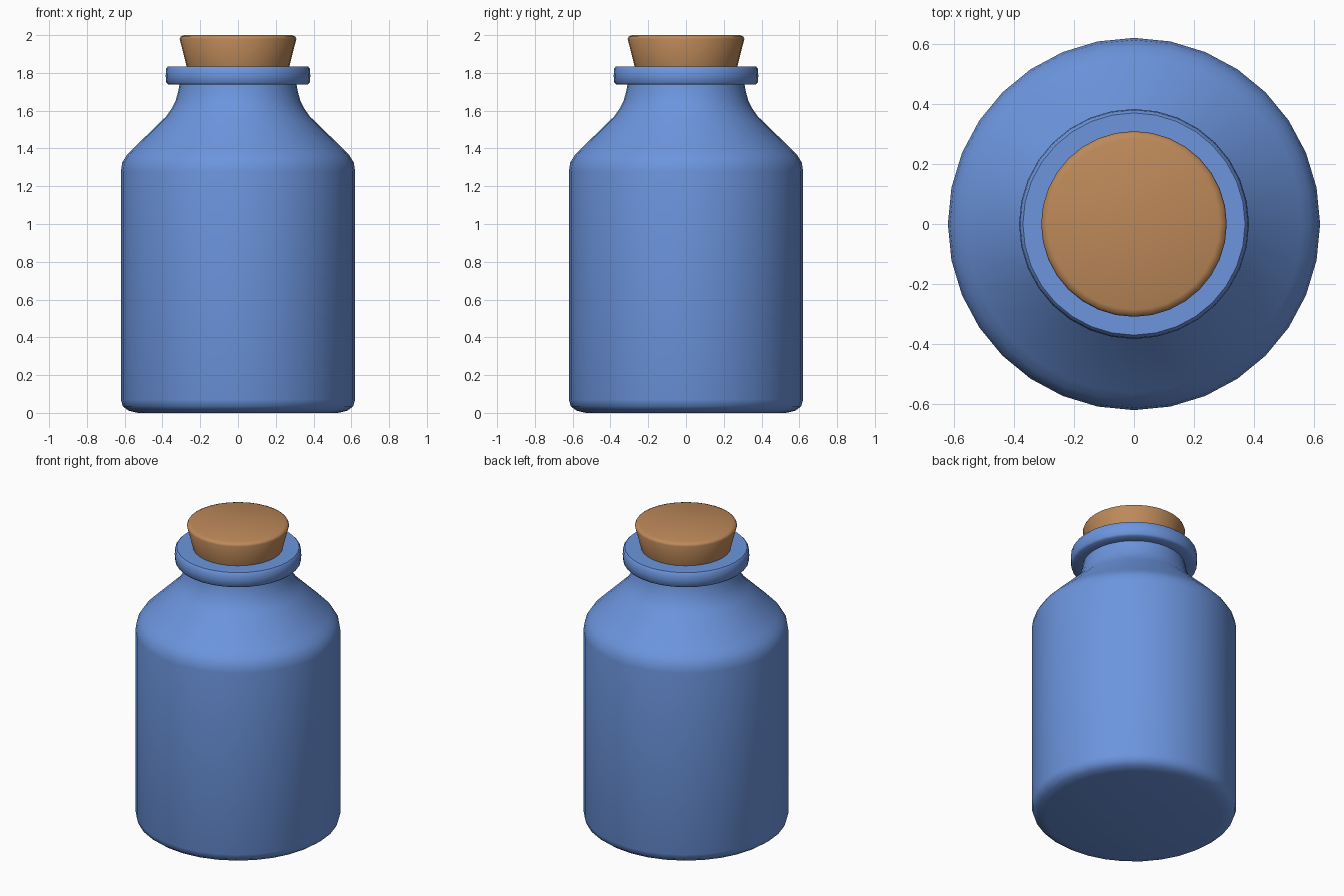
import bpy, math

if "Cube" in bpy.data.objects:
    bpy.data.objects.remove(bpy.data.objects["Cube"])

SIDES = 32

def material(name, rgb):
    m = bpy.data.materials.new(name)
    m.diffuse_color = (*rgb, 1)
    m.use_nodes = True
    m.node_tree.nodes["Principled BSDF"].inputs["Base Color"].default_value = m.diffuse_color
    return m

def lathe(name, profile, mat, angle):
    """Revolve (radius, height) points around z and cap both ends."""
    verts, faces = [], []
    for r, z in profile:
        for i in range(SIDES):
            a = 2 * math.pi * i / SIDES
            verts.append((r * math.cos(a), r * math.sin(a), z))
    for k in range(len(profile) - 1):
        for i in range(SIDES):
            j = (i + 1) % SIDES
            a, b = k * SIDES, (k + 1) * SIDES
            faces.append((a + i, a + j, b + j, b + i))
    faces.append(tuple(reversed(range(SIDES))))
    top = (len(profile) - 1) * SIDES
    faces.append(tuple(range(top, top + SIDES)))
    mesh = bpy.data.meshes.new(name)
    mesh.from_pydata(verts, [], faces)
    mesh.materials.append(mat)
    ob = bpy.data.objects.new(name, mesh)
    bpy.context.collection.objects.link(ob)
    bpy.ops.object.select_all(action='DESELECT')
    ob.select_set(True)
    bpy.context.view_layer.objects.active = ob
    bpy.ops.object.shade_smooth_by_angle(angle=math.radians(angle))
    return ob

blue = material("blue_glass", (0.15, 0.30, 0.73))
brown = material("cork_brown", (0.51, 0.25, 0.10))

# Bottle: rounded base, straight body, sloping shoulder, neck and lip
lathe("bottle", [
    (0.53, 0.0), (0.58, 0.012), (0.61, 0.035), (0.62, 0.07),
    (0.62, 1.28), (0.613, 1.325), (0.59, 1.363), (0.56, 1.395),
    (0.38, 1.57), (0.352, 1.61), (0.331, 1.65), (0.317, 1.70), (0.31, 1.738),
    (0.37, 1.738), (0.38, 1.748),
    (0.383, 1.785), (0.38, 1.823), (0.37, 1.835), (0.25, 1.835),
], blue, 50)

# Cork: tapered stopper with a softened top edge
lathe("cork_stopper", [
    (0.24, 1.70), (0.272, 1.835), (0.309, 1.98), (0.304, 1.992), (0.285, 2.0),
], brown, 50)
